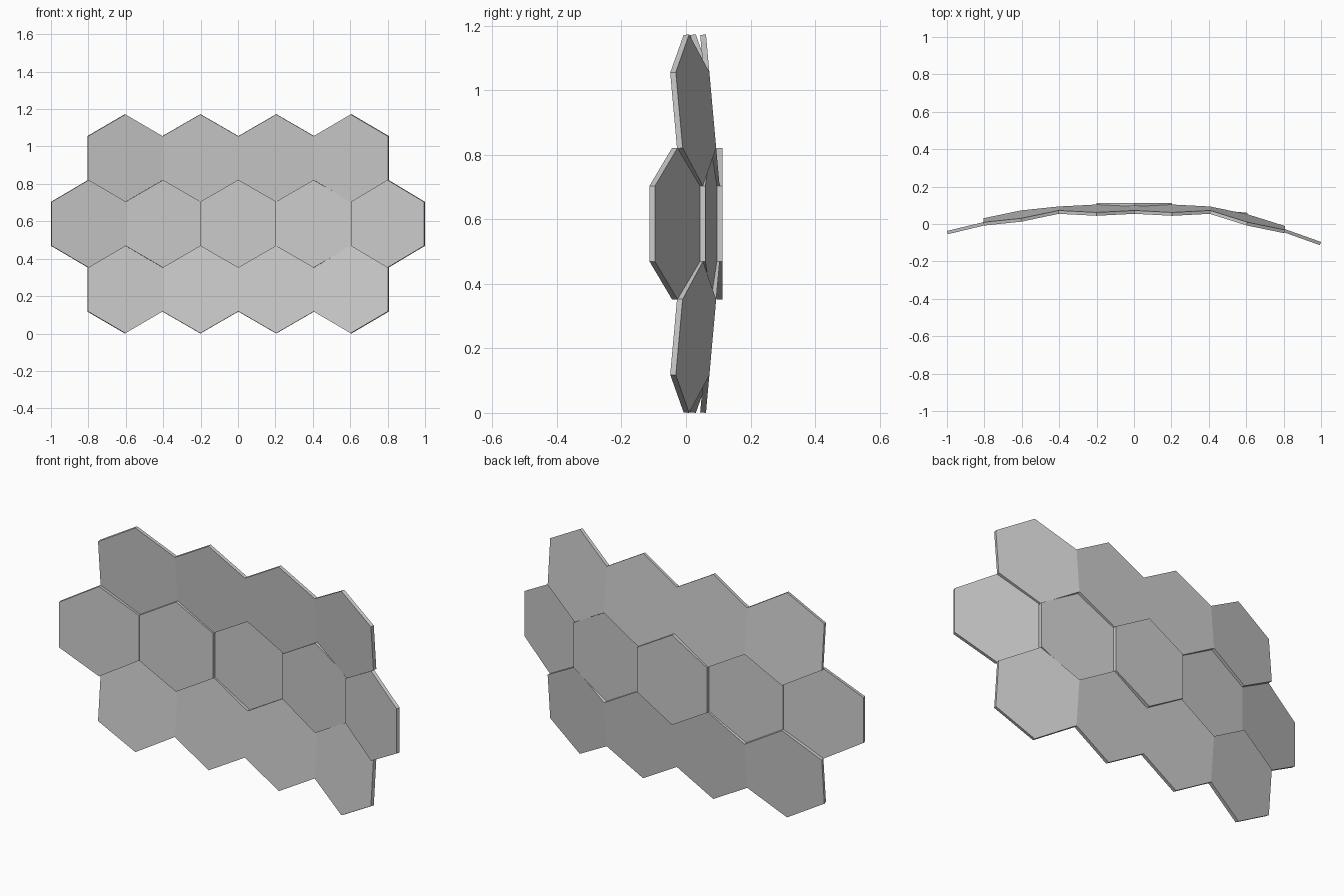
import bpy
from mathutils import Vector

if "Cube" in bpy.data.objects:
    bpy.data.objects.remove(bpy.data.objects["Cube"])

THICK = 0.018
Z = (0.117, 0.235, 0.117)   # corner, side, corner heights of a hexagon


def panel(name, x0, x1, z0, y0, y1, tilt=0.0):
    """Hexagonal slab between x0 and x1, its back face running from y0 to y1."""
    cx = (x0 + x1) / 2
    cz = z0 + Z[0] + Z[1] / 2
    h0, h1, h2 = Z[0], Z[0] + Z[1], 2 * Z[0] + Z[1]
    outline = [(cx, 0), (x1, h0), (x1, h1), (cx, h2), (x0, h1), (x0, h0)]
    slope = (y1 - y0) / (x1 - x0)
    normal = Vector((-slope, 1, -tilt)).normalized()
    back = [Vector((x, (y0 + y1) / 2 + slope * (x - cx) + tilt * (z0 + z - cz), z0 + z))
            for x, z in outline]
    front = [v - normal * THICK for v in back]
    sides = [(i, i + 6, (i + 1) % 6 + 6, (i + 1) % 6) for i in range(6)]
    faces = [tuple(range(5, -1, -1)), tuple(range(6, 12))]
    faces += [tuple(reversed(f)) for f in sides]
    # front outline runs counter-clockwise seen from -y
    faces = [tuple(range(5, -1, -1)), tuple(range(6, 12))] + [
        (i, (i + 1) % 6, (i + 1) % 6 + 6, i + 6) for i in range(6)]
    mesh = bpy.data.meshes.new(name)
    mesh.from_pydata(back + front, [], faces)
    mesh.update()
    bpy.context.collection.objects.link(bpy.data.objects.new(name, mesh))


# middle row: upright panels curving forward at the ends
middle = [(-1.0, -0.603, -0.037, 0.058), (-0.603, -0.2, 0.060, 0.096),
          (-0.2, 0.203, 0.113, 0.113), (0.203, 0.607, 0.096, 0.060),
          (0.609, 1.0, 0.043, -0.096)]
for i, (x0, x1, y0, y1) in enumerate(middle):
    panel(f"middle_panel_{i + 1}", x0, x1, 0.352, y0, y1)

# upper and lower rows: leaning forward away from the middle row
outer = [(-0.805, -0.404, 0.020, 0.083), (-0.404, 0.002, 0.083, 0.083),
         (0.002, 0.407, 0.083, 0.083), (0.407, 0.806, 0.083, -0.021)]
for row, z0, tilt in (("lower", 0.0, 0.09), ("upper", 0.704, -0.09)):
    for i, (x0, x1, y0, y1) in enumerate(outer):
        panel(f"{row}_panel_{i + 1}", x0, x1, z0, y0, y1, tilt)
